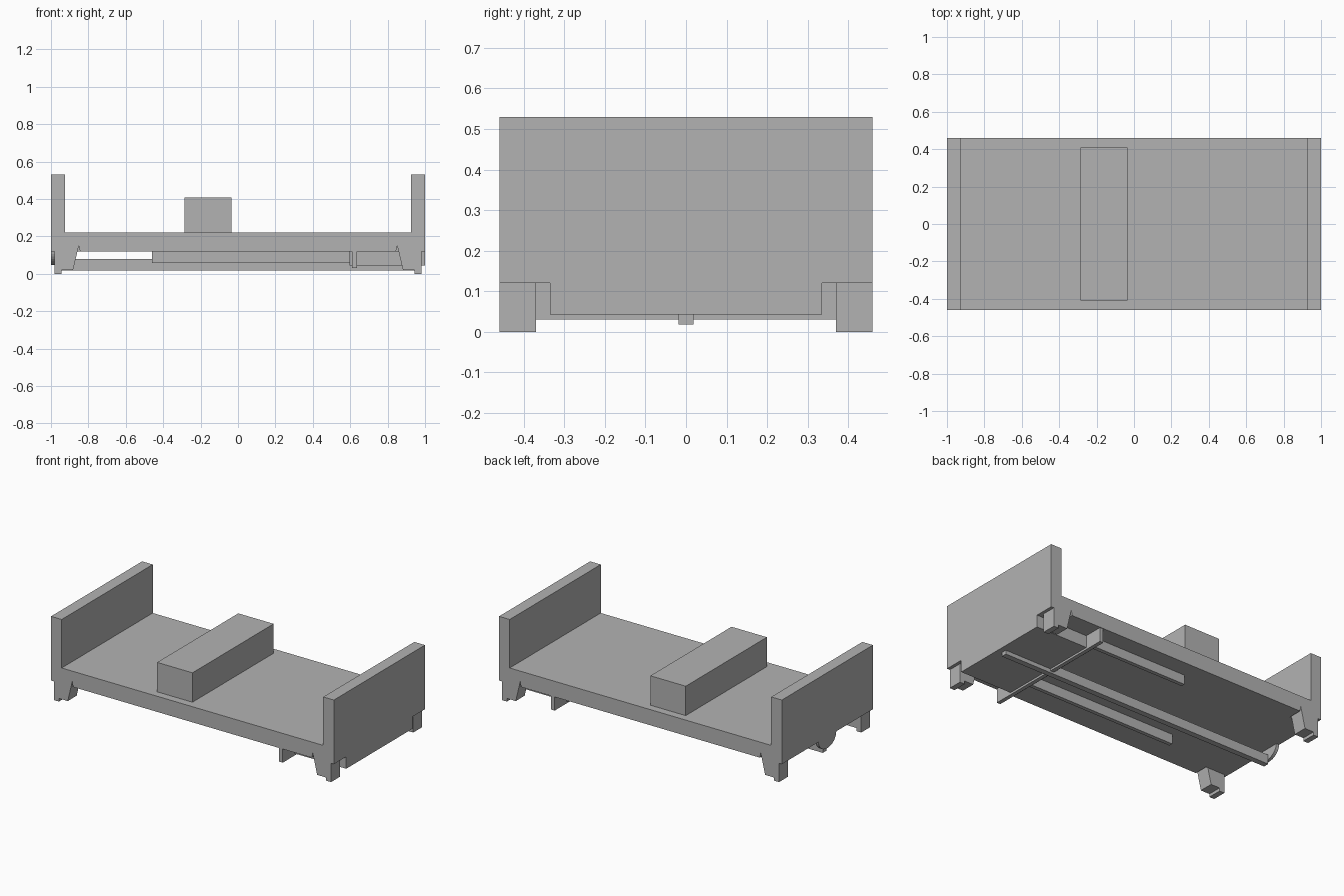
import bpy
import bmesh
import math

cube = bpy.data.objects.get("Cube")
if cube:
    bpy.data.objects.remove(cube, do_unlink=True)

# One plain grey for everything
grey = bpy.data.materials.new("plain_grey")
grey.use_nodes = True
colour = (0.45, 0.45, 0.45, 1)
grey.diffuse_color = colour
for node in grey.node_tree.nodes:
    if node.type == 'BSDF_PRINCIPLED':
        node.inputs["Base Color"].default_value = colour


def extrude(name, outline, start, end, axis='y'):
    """Solid from an outline: (x, z) swept along y, or (y, z) swept along x."""
    bm = bmesh.new()
    if axis == 'y':
        verts = [bm.verts.new((a, start, b)) for a, b in outline]
        move = (0, end - start, 0)
    else:
        verts = [bm.verts.new((start, a, b)) for a, b in outline]
        move = (end - start, 0, 0)
    face = bm.faces.new(verts)
    swept = bmesh.ops.extrude_face_region(bm, geom=[face])
    moved = [g for g in swept["geom"] if isinstance(g, bmesh.types.BMVert)]
    bmesh.ops.translate(bm, verts=moved, vec=move)
    bmesh.ops.recalc_face_normals(bm, faces=bm.faces)
    mesh = bpy.data.meshes.new(name)
    bm.to_mesh(mesh)
    bm.free()
    mesh.materials.append(grey)
    obj = bpy.data.objects.new(name, mesh)
    bpy.context.collection.objects.link(obj)
    return obj


def box(name, x, y, z):
    outline = [(x[0], z[0]), (x[1], z[0]), (x[1], z[1]), (x[0], z[1])]
    return extrude(name, outline, y[0], y[1])


def mirrored(half):
    """Complete a right-hand half outline with its reflection."""
    return half + [(-x, z) for x, z in reversed(half)]


# Flat deck with upright end walls
deck_top, deck_low, wall_top = 0.22, 0.12, 0.53
upper = [(0.925, deck_top), (0.925, wall_top), (1, wall_top), (1, deck_low)]
extrude("deck_and_end_walls", mirrored(upper), -0.37, 0.37)

# Side strips of the deck, each carrying tapered corner legs and small feet
leg = [(0.98, deck_low), (0.98, 0), (0.945, 0), (0.945, 0.02),
       (0.882, 0.02), (0.85, 0.155), (0.845, deck_low)]
for name, side in (("front", -1), ("back", 1)):
    extrude(name + "_side_with_legs", mirrored(upper + leg), side * 0.37, side * 0.46)

# Load lying across the deck
box("cross_load", (-0.285, -0.035), (-0.41, 0.41), (deck_top, 0.408))

# Underside structure
box("end_block", (0.595, 1), (-0.335, 0.335), (0.043, deck_low))
box("cross_beam", (0.61, 0.635), (-0.455, 0.455), (0.03, deck_low))
box("centre_beam", (-0.98, 0.965), (-0.018, 0.018), (0.018, 0.078))
box("front_rail", (-0.46, 0.595), (-0.235, -0.21), (0.058, deck_low))
box("back_rail", (-0.08, 0.595), (0.325, 0.35), (0.06, deck_low))

# Half-round plate hanging below the other end
steps = 16
arc = [(0.09 * math.cos(math.pi * i / steps),
        deck_low - 0.073 * math.sin(math.pi * i / steps)) for i in range(steps + 1)]
extrude("half_round_plate", arc, -1, -0.98, axis='x')
